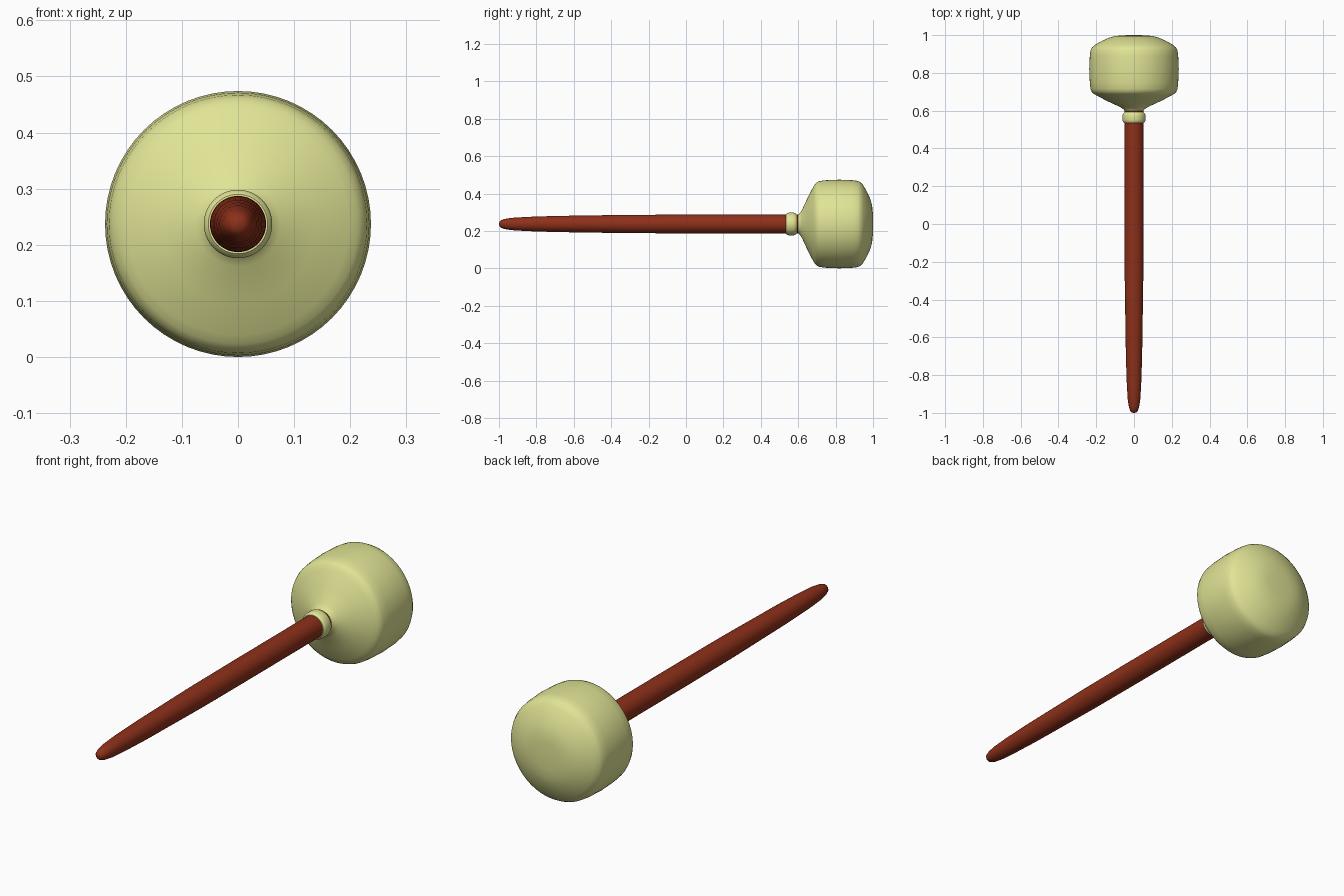
import bpy, bmesh, math

cube = bpy.data.objects.get("Cube")
if cube:
    bpy.data.objects.remove(cube, do_unlink=True)

AXIS_Z = 0.237


def material(name, rgb):
    m = bpy.data.materials.new(name)
    m.use_nodes = True
    m.diffuse_color = (*rgb, 1)
    bsdf = m.node_tree.nodes["Principled BSDF"]
    bsdf.inputs["Base Color"].default_value = (*rgb, 1)
    return m


def lathe(name, profile, mat, sides=64):
    """Spin (y, radius) points around the long axis of the mallet."""
    bm = bmesh.new()
    verts = [bm.verts.new((0, y, r)) for y, r in profile]
    edges = [bm.edges.new(pair) for pair in zip(verts, verts[1:])]
    bmesh.ops.spin(bm, geom=verts + edges, cent=(0, 0, 0), axis=(0, 1, 0),
                   angle=math.tau, steps=sides, use_merge=True)
    bmesh.ops.remove_doubles(bm, verts=bm.verts, dist=1e-5)
    bmesh.ops.recalc_face_normals(bm, faces=bm.faces)
    mesh = bpy.data.meshes.new(name)
    bm.to_mesh(mesh)
    bm.free()
    mesh.materials.append(mat)
    obj = bpy.data.objects.new(name, mesh)
    obj.location.z = AXIS_Z
    bpy.context.collection.objects.link(obj)
    bpy.ops.object.select_all(action="DESELECT")
    obj.select_set(True)
    bpy.context.view_layer.objects.active = obj
    bpy.ops.object.shade_smooth_by_angle(angle=math.radians(40))


wood = material("red_brown_wood", (0.27, 0.03, 0.01))
felt = material("pale_yellow_felt", (0.75, 0.775, 0.3))

# Slim handle with a rounded, tapered tip
lathe("handle", [(-1, 0), (-0.998, 0.012), (-0.99, 0.02), (-0.97, 0.027),
                 (-0.93, 0.033), (-0.85, 0.038), (-0.7, 0.043),
                 (-0.5, 0.046), (-0.3, 0.049), (0, 0.05), (0.62, 0.05),
                 (0.62, 0)], wood)

# Rounded collar where the handle meets the head
lathe("collar", [(0.535, 0), (0.535, 0.053), (0.54, 0.058), (0.55, 0.061),
                 (0.575, 0.061), (0.585, 0.058), (0.592, 0.051),
                 (0.6, 0.046), (0.6, 0)], felt)

# Padded head: flared neck, straight barrel, domed striking face
lathe("head", [(0.59, 0), (0.59, 0.046), (0.605, 0.053), (0.62, 0.075),
               (0.65, 0.14), (0.68, 0.198), (0.69, 0.214), (0.7, 0.224),
               (0.715, 0.23), (0.75, 0.234), (0.82, 0.237), (0.89, 0.234),
               (0.92, 0.23), (0.935, 0.222), (0.95, 0.204), (0.97, 0.168),
               (0.985, 0.135), (0.995, 0.1), (0.999, 0.06), (1, 0)], felt)
